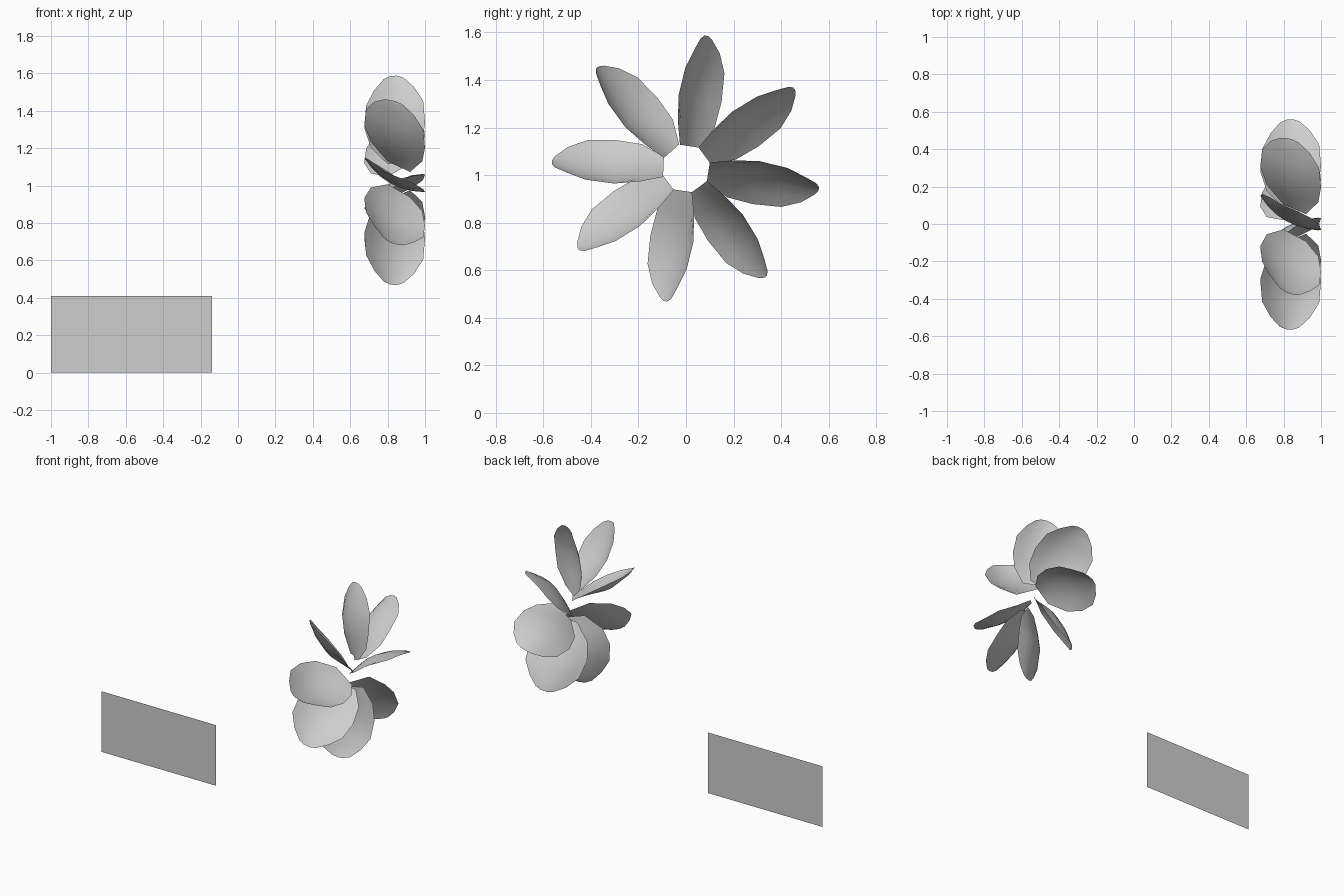
import bpy, bmesh, math
from mathutils import Vector

if "Cube" in bpy.data.objects:
    bpy.data.objects.remove(bpy.data.objects["Cube"])

grey = bpy.data.materials.new("mid grey")
grey.diffuse_color = (0.62, 0.62, 0.62, 1)
grey.use_nodes = True
grey.node_tree.nodes["Principled BSDF"].inputs["Base Color"].default_value = grey.diffuse_color


def add_object(name, bm):
    mesh = bpy.data.meshes.new(name)
    bm.to_mesh(mesh)
    bm.free()
    mesh.materials.append(grey)
    obj = bpy.data.objects.new(name, mesh)
    bpy.context.collection.objects.link(obj)
    return obj


# Flat upright panel
bm = bmesh.new()
corners = [(-1, 0, 0), (-0.14, 0, 0), (-0.14, 0, 0.41), (-1, 0, 0.41)]
bm.faces.new([bm.verts.new(Vector(c) + Vector((0, -0.034, 0))) for c in corners])
add_object("panel", bm)

# Blade sections: radius, sideways offset and x of the two edges, cup depth
SECTIONS = [
    (0.095, -0.045, 0.80, 0.040, 0.92, 0.0),
    (0.19, -0.094, 0.71, 0.063, 0.985, 0.09),
    (0.30, -0.106, 0.675, 0.077, 1.00, 0.135),
    (0.42, -0.100, 0.685, 0.066, 0.99, 0.135),
    (0.50, -0.068, 0.73, 0.040, 0.94, 0.12),
    (0.552, -0.027, 0.78, 0.020, 0.885, 0.07),
    (0.565, -0.008, 0.815, 0.006, 0.85, 0.0),
]
HUB_Z = 1.028
COLS = 6


def blade(name, degrees):
    """Cupped, pitched blade pointing out from the hub around the x axis."""
    a = math.radians(degrees)
    out = Vector((0, math.cos(a), math.sin(a)))
    side = Vector((0, -math.sin(a), math.cos(a)))
    bm = bmesh.new()
    rows = []
    for r, t0, x0, t1, x1, cup in SECTIONS:
        row = []
        for i in range(COLS + 1):
            u = i / COLS
            sag = cup * 4 * u * (1 - u)
            t = t0 + (t1 - t0) * u + sag * (x1 - x0)
            x = x0 + (x1 - x0) * u - sag * (t1 - t0)
            row.append(bm.verts.new(out * r + side * t + Vector((x, 0, HUB_Z))))
        rows.append(row)
    for a_row, b_row in zip(rows, rows[1:]):
        for i in range(COLS):
            f = bm.faces.new((a_row[i], a_row[i + 1], b_row[i + 1], b_row[i]))
            f.smooth = True
    add_object(name, bm)


# Ring of eight blades, with a slightly uneven spacing
TURN = {1: 4.9, 2: 6, 3: 0.5}
for k in range(8):
    blade(f"blade_{k + 1}", 81.4 + 45 * k + TURN.get(k, 0))
